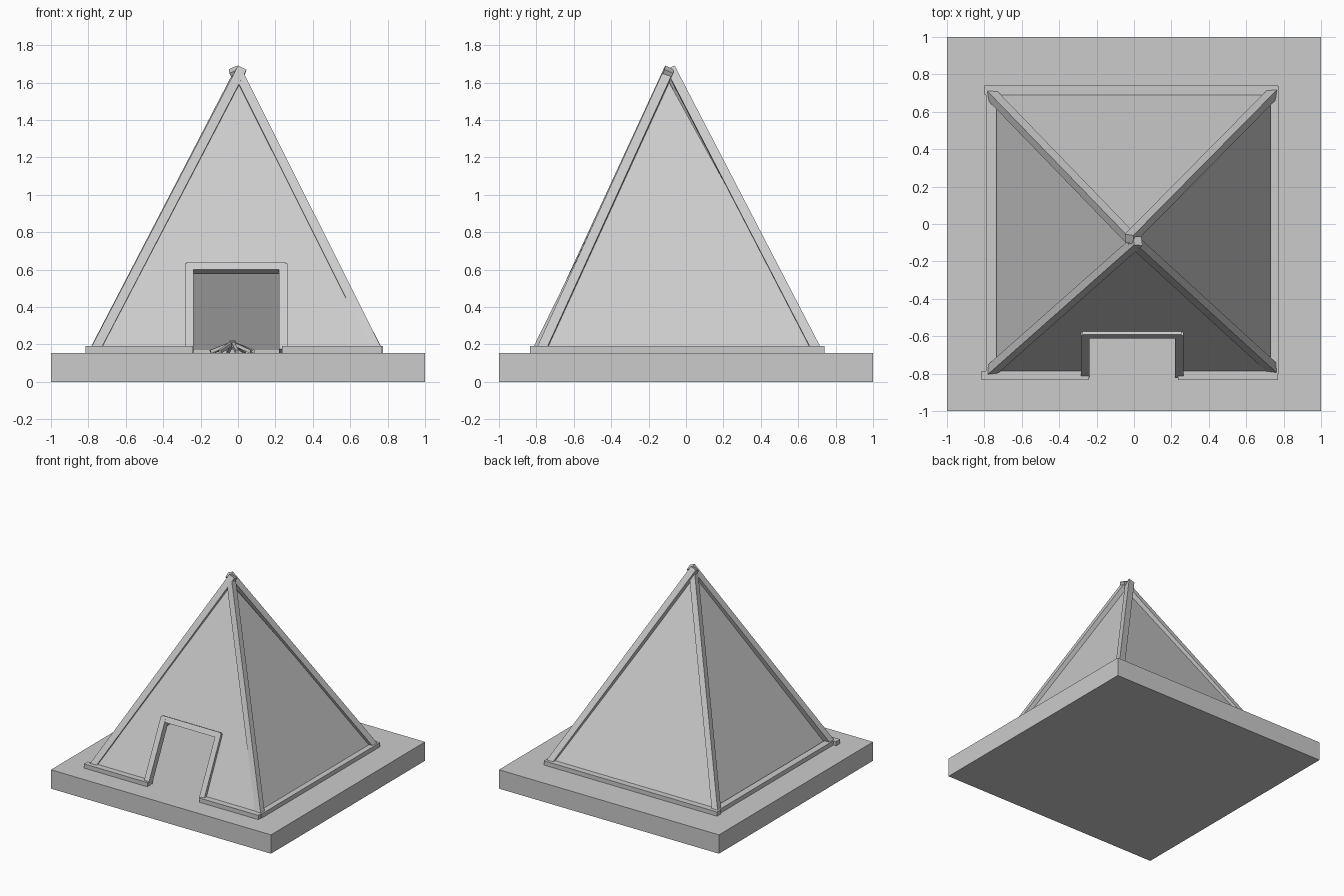
import bpy, bmesh, math
from mathutils import Vector, Matrix

if "Cube" in bpy.data.objects:
    bpy.data.objects.remove(bpy.data.objects["Cube"])


def mesh_object(name, verts, faces):
    me = bpy.data.meshes.new(name)
    me.from_pydata([tuple(v) for v in verts], [], faces)
    ob = bpy.data.objects.new(name, me)
    bpy.context.collection.objects.link(ob)
    return ob


def box(name, lo, hi):
    bm = bmesh.new()
    lo, hi = Vector(lo), Vector(hi)
    size = hi - lo
    bmesh.ops.create_cube(bm, size=1, matrix=Matrix.Translation((lo + hi) / 2) @ Matrix.Diagonal((*size, 1)))
    me = bpy.data.meshes.new(name)
    bm.to_mesh(me)
    bm.free()
    ob = bpy.data.objects.new(name, me)
    bpy.context.collection.objects.link(ob)
    return ob


def beam(name, a, b, width, depth, out, roll=0.0):
    """Rectangular bar from a to b; depth is measured along the 'out' direction."""
    a, b = Vector(a), Vector(b)
    d = (b - a).normalized()
    out = Vector(out)
    out = (out - d * out.dot(d)).normalized()
    side = d.cross(out)
    turn = Matrix.Rotation(roll, 3, d)
    out, side = turn @ out, turn @ side
    corners = [side * sx * width / 2 + out * sy * depth / 2
               for sx, sy in ((-1, -1), (1, -1), (1, 1), (-1, 1))]
    verts = [p + c for p in (a, b) for c in corners]
    ob = mesh_object(name, verts, [(0, 1, 2, 3), (7, 6, 5, 4), (0, 4, 5, 1),
                                   (1, 5, 6, 2), (2, 6, 7, 3), (3, 7, 4, 0)])
    bm = bmesh.new()
    bm.from_mesh(ob.data)
    bmesh.ops.recalc_face_normals(bm, faces=bm.faces)
    bm.to_mesh(ob.data)
    bm.free()
    return ob


# Ground slab
G = 0.155
box("ground_slab", (-1, -1, 0), (1, 1, G))

# Cloth panels
Z0 = 0.16
apex = Vector((0, -0.10, 1.61))
fl, fr = Vector((-0.735, -0.795, Z0)), Vector((0.735, -0.795, Z0))
br, bl = Vector((0.735, 0.70, Z0)), Vector((-0.735, 0.70, Z0))


def front_point(x, z):
    t = (z - Z0) / (apex.z - Z0)
    return Vector((x, fl.y + t * (apex.y - fl.y), z))


door = [front_point(*p) for p in ((-0.26, Z0), (-0.26, 0.61), (0.24, 0.61), (0.24, Z0))]
panels = {
    "front_cloth": [fl, *door, fr, apex],
    "right_cloth": [fr, br, apex],
    "back_cloth": [br, bl, apex],
    "left_cloth": [bl, fl, apex],
}
for name, pts in panels.items():
    ob = mesh_object(name, pts, [tuple(range(len(pts)))])
    sol = ob.modifiers.new("thickness", 'SOLIDIFY')
    sol.thickness = 0.008
    sol.offset = 0

# Corner poles, ridge edge facing outward
for name, a, b in (
    ("front_left_pole", (-0.765, -0.785, 0.165), (0.02, -0.09, 1.67)),
    ("front_right_pole", (0.745, -0.775, 0.165), (0.012, -0.105, 1.63)),
    ("back_right_pole", (0.745, 0.70, 0.165), (-0.025, -0.08, 1.67)),
    ("back_left_pole", (-0.765, 0.695, 0.165), (-0.005, -0.09, 1.63)),
):
    beam(name, a, b, 0.05, 0.05, (a[0], a[1], 0), math.pi / 4)

# Bottom rails
R = 0.19
box("front_left_rail", (-0.815, -0.835, G), (-0.24, -0.785, R))
box("front_right_rail", (0.235, -0.835, G), (0.77, -0.785, R))
box("back_rail", (-0.80, 0.69, G), (0.77, 0.74, R))
box("left_rail", (-0.79, -0.79, G), (-0.735, 0.735, R))
box("right_rail", (0.73, -0.80, G), (0.775, 0.735, R))

# Door frame leaning with the front cloth
normal = (0, -0.9, 0.44)
for name, x in (("left_door_post", -0.261), ("right_door_post", 0.241)):
    beam(name, (x, -0.797, 0.165), (x, -0.573, 0.622), 0.045, 0.052, normal)
beam("door_lintel", (-0.275, -0.577, 0.608), (0.255, -0.577, 0.608), 0.045, 0.055, normal)

# Campfire sticks leaning together inside the tent
cx, cy = -0.03, -0.08
for i in range(8):
    ang = i * math.tau / 8 + 0.2
    c, s = math.cos(ang), math.sin(ang)
    beam(f"fire_stick_{i + 1}", (cx + 0.12 * c, cy + 0.12 * s, G + 0.006),
         (cx - 0.015 * c, cy - 0.015 * s, G + 0.058), 0.018, 0.018, (0, 0, 1))
